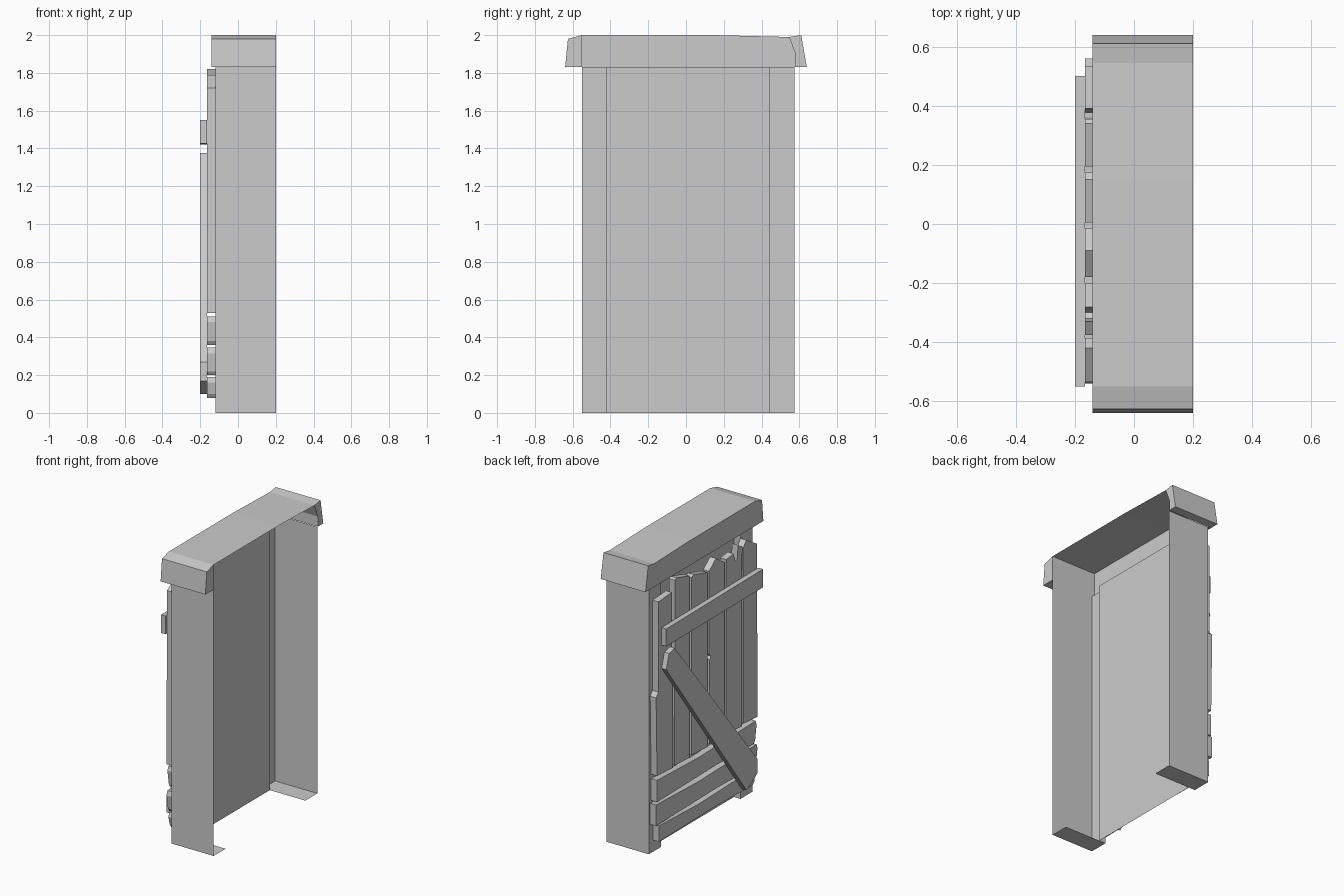
import bpy
import bmesh

cube = bpy.data.objects.get("Cube")
if cube:
    bpy.data.objects.remove(cube, do_unlink=True)

grey = bpy.data.materials.new("plain_grey")
grey.use_nodes = True
GREY = (0.6, 0.6, 0.6, 1)
grey.diffuse_color = GREY
grey.node_tree.nodes["Principled BSDF"].inputs["Base Color"].default_value = GREY


def finish(name, bm):
    mesh = bpy.data.meshes.new(name)
    bm.to_mesh(mesh)
    bm.free()
    mesh.materials.append(grey)
    obj = bpy.data.objects.new(name, mesh)
    bpy.context.collection.objects.link(obj)
    return obj


def sheet(name, *polygons):
    """Open surface made of flat polygons."""
    bm = bmesh.new()
    for poly in polygons:
        bm.faces.new([bm.verts.new(p) for p in poly])
    bmesh.ops.remove_doubles(bm, verts=bm.verts, dist=0.0001)
    return finish(name, bm)


def prism(name, outline, x0, x1):
    """Solid with a (y, z) outline, running from x0 to x1."""
    bm = bmesh.new()
    face = bm.faces.new([bm.verts.new((x0, y, z)) for y, z in outline])
    new = bmesh.ops.extrude_face_region(bm, geom=[face])["geom"]
    moved = [v for v in new if isinstance(v, bmesh.types.BMVert)]
    bmesh.ops.translate(bm, verts=moved, vec=(x1 - x0, 0, 0))
    bmesh.ops.recalc_face_normals(bm, faces=bm.faces)
    return finish(name, bm)


BACK, FRONT, PANEL, LID = 0.2, -0.12, -0.07, -0.14
LOW, TOP = 1.83, 2.0

# Hollow posts: outer wall, front strip, inner return and foot
for side, outer, inner in (("right", -0.55, -0.42), ("left", 0.575, 0.445)):
    path = [(BACK, outer), (FRONT, outer), (FRONT, inner), (PANEL, inner)]
    walls = [[(ax, ay, 0), (bx, by, 0), (bx, by, LOW), (ax, ay, LOW)]
             for (ax, ay), (bx, by) in zip(path, path[1:])]
    foot = [(BACK, outer, 0), (BACK, inner, 0), (FRONT, inner, 0), (FRONT, outer, 0)]
    sheet(side + "_post", *walls, foot)

# Recessed panel behind the boards
sheet("inner_panel", [(PANEL, -0.42, 0), (PANEL, 0.445, 0),
                      (PANEL, 0.445, LOW), (PANEL, -0.42, LOW)])

# Lid: top and front sheets, solid flared ends
ridge = [(-0.55, TOP), (0.15, TOP), (0.545, 1.99)]
top_faces = [[(LID, a, za), (BACK, a, za), (BACK, b, zb), (LID, b, zb)]
             for (a, za), (b, zb) in zip(ridge, ridge[1:])]
front = [(LID, -0.55, LOW), (LID, 0.58, LOW), (LID, 0.58, 1.9)]
front += [(LID, y, z) for y, z in reversed(ridge)]
lip = [(LID, -0.55, LOW), (FRONT, -0.55, LOW), (FRONT, 0.575, LOW), (LID, 0.575, LOW)]
sheet("lid_cover", *top_faces, front, lip)
prism("lid_right_end", [(-0.64, LOW), (-0.625, 1.98), (-0.55, TOP), (-0.55, LOW)], LID, BACK)
prism("lid_left_end", [(0.58, LOW), (0.58, 1.9), (0.545, 1.99), (0.61, TOP), (0.64, LOW)],
      LID, BACK)

# Upright planks with ragged tops: (left edge, right edge, top outline)
BOARD, BATTEN = -0.165, -0.2
planks = [
    (0.55, 0.375, [(0.56, 1.08), (0.535, 1.11), (0.535, 1.73), (0.39, 1.74)]),
    (0.36, 0.195, [(0.355, 1.81), (0.34, 1.82), (0.195, 1.78)]),
    (0.175, 0.005, [(0.175, 1.76), (0.15, 1.77), (0.005, 1.73)]),
    (-0.02, -0.18, [(-0.02, 1.12), (-0.035, 1.14), (-0.015, 1.16), (-0.015, 1.73),
                    (-0.09, 1.79), (-0.18, 1.73)]),
    (-0.2, -0.37, [(-0.2, 1.74), (-0.28, 1.75), (-0.3, 1.69), (-0.32, 1.7),
                   (-0.33, 1.79), (-0.375, 1.76)]),
    (-0.39, -0.54, [(-0.385, 1.75), (-0.42, 1.79), (-0.535, 1.72)]),
]
for i, (left, right, top) in enumerate(planks):
    prism(f"upright_plank_{i + 1}", [(right, 0.53), (left, 0.54)] + top, BOARD, FRONT)

# Three boards across the foot of the door
for i, (left, right, z0, z1) in enumerate([(0.53, -0.52, 0.08, 0.19),
                                           (0.56, -0.54, 0.2, 0.345),
                                           (0.55, -0.53, 0.36, 0.51)]):
    prism(f"foot_board_{i + 1}",
          [(left, z0), (left, z1), (0.1, z1 - 0.015), (right + 0.01, z1), (right, z1 - 0.03),
           (right + 0.015, z0 + 0.02), (right + 0.03, z0), (-0.1, z0 + 0.01)], BOARD, FRONT)

# Upper batten and diagonal brace
prism("upper_batten", [(0.5, 1.42), (0.5, 1.54), (-0.55, 1.55), (-0.55, 1.425)], BATTEN, BOARD)
prism("diagonal_brace", [(0.5, 1.26), (0.47, 1.36), (0.41, 1.375), (-0.49, 0.27),
                         (-0.49, 0.17), (-0.37, 0.1)], BATTEN, BOARD)
